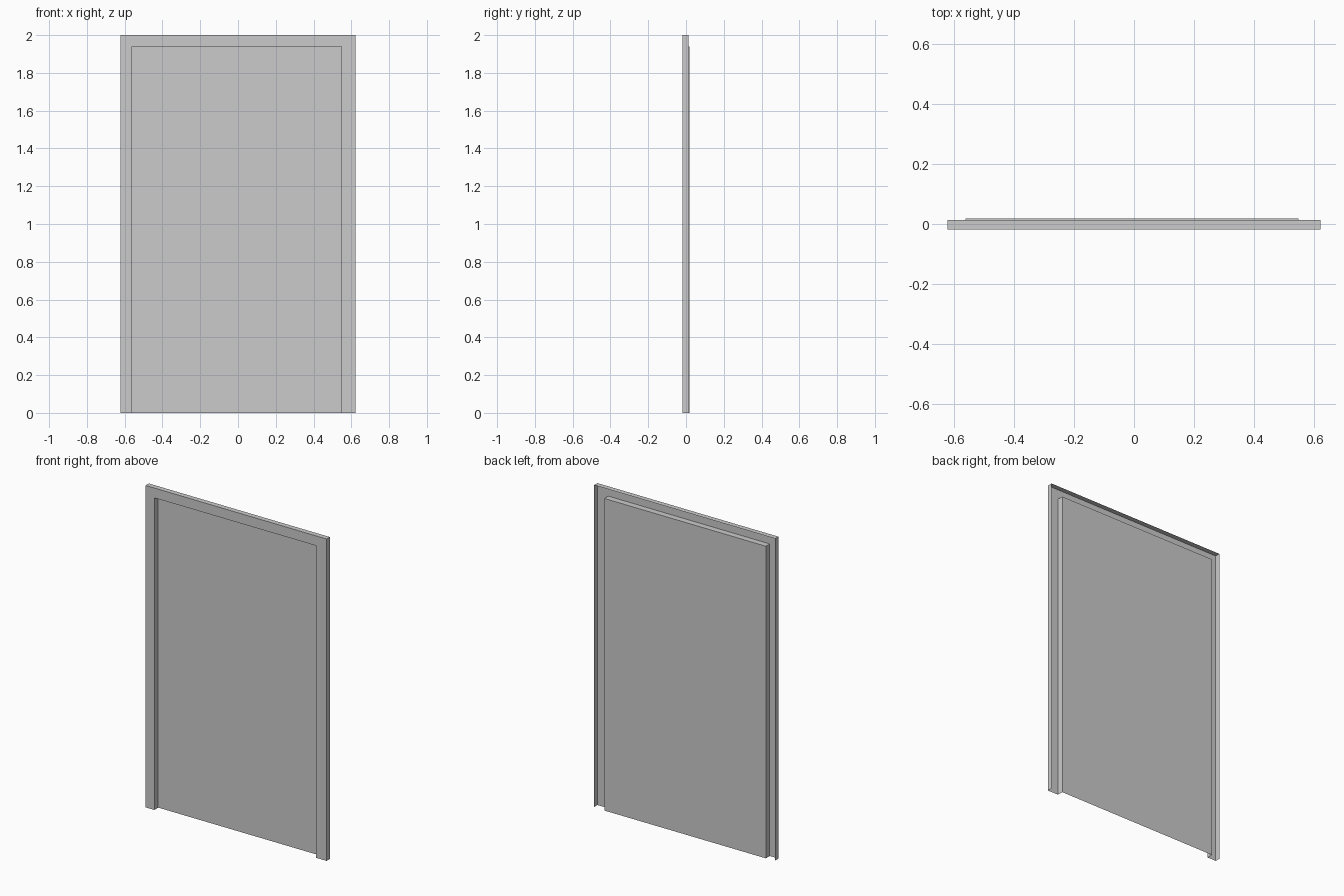
import bpy

if "Cube" in bpy.data.objects:
    bpy.data.objects.remove(bpy.data.objects["Cube"])

FRONT, RIM_BACK, PANEL_Y = -0.019, 0.013, 0.019
OUTER = (-0.622, 0.622, 2.0)     # left, right, top
INNER = (-0.562, 0.548, 1.939)


def make_object(name, verts, faces):
    mesh = bpy.data.meshes.new(name)
    mesh.from_pydata(verts, [], faces)
    obj = bpy.data.objects.new(name, mesh)
    bpy.context.collection.objects.link(obj)
    return obj


def arch(opening, y):
    """Upside-down U path: up the left, across the top, down the right."""
    left, right, top = opening
    return [(left, y, 0), (left, y, top), (right, y, top), (right, y, 0)]


# Door casing: open-backed shell with outer rim, front face and deep reveal
rows = [arch(OUTER, RIM_BACK), arch(OUTER, FRONT),
        arch(INNER, FRONT), arch(INNER, PANEL_Y)]
verts = [p for row in rows for p in row]
faces = [(4 * i + j, 4 * i + j + 4, 4 * i + j + 5, 4 * i + j + 1)
         for i in range(3) for j in range(3)]
make_object("door_frame", verts, faces)

# Recessed flat door leaf closing the back of the reveal
make_object("door_panel", arch(INNER, PANEL_Y), [(0, 3, 2, 1)])
